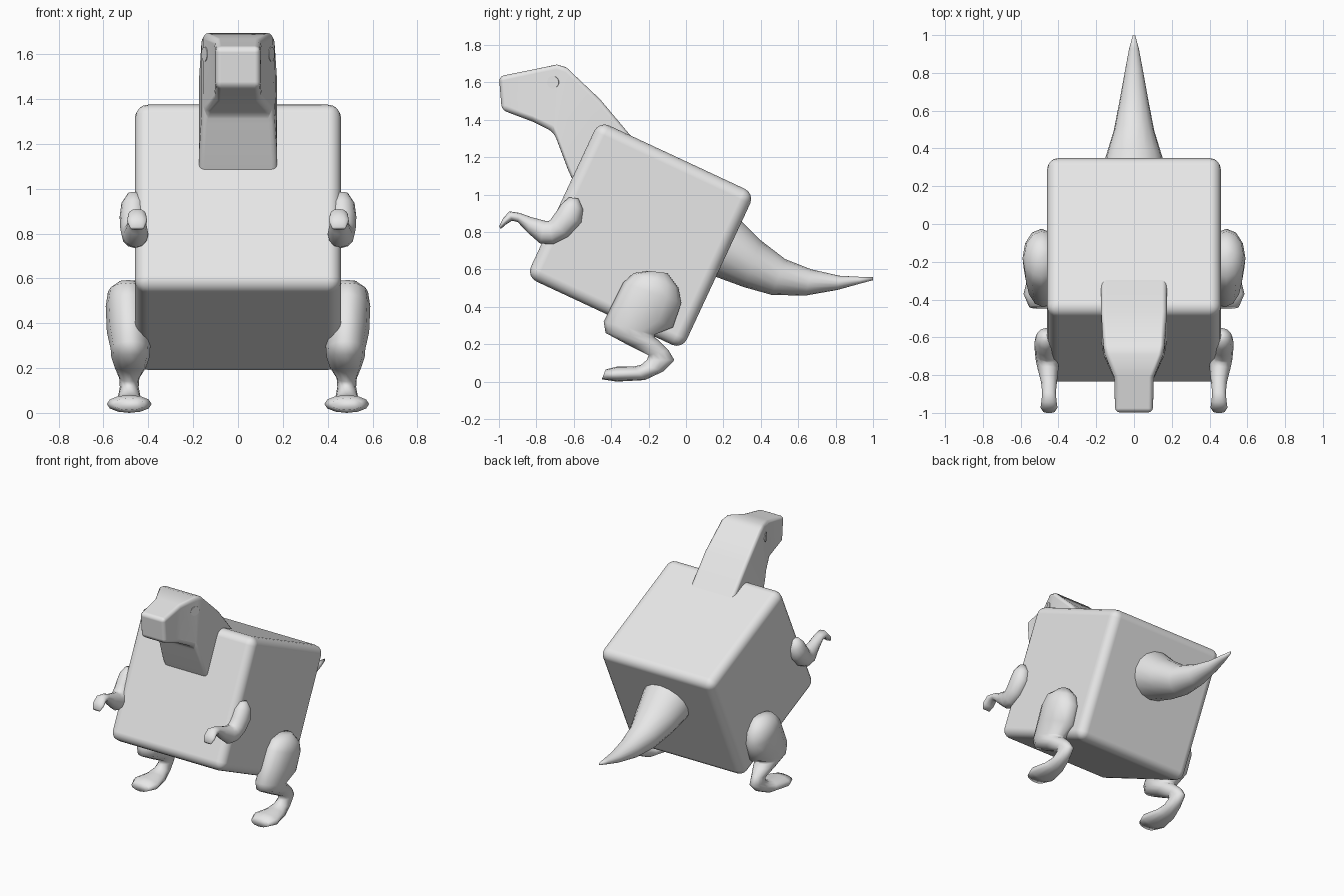
import bpy
import bmesh
from math import cos, sin, pi, radians, sqrt
from mathutils import Matrix, Vector

cube = bpy.data.objects.get("Cube")
if cube:
    bpy.data.objects.remove(cube, do_unlink=True)

# One plain material for the whole model
GREY = (0.8, 0.8, 0.8, 1.0)
grey = bpy.data.materials.new("light_grey")
grey.use_nodes = True
grey.diffuse_color = GREY
shader = next(n for n in grey.node_tree.nodes if n.type == "BSDF_PRINCIPLED")
shader.inputs["Base Color"].default_value = GREY


def finish(bm, name, bevel=0.0, segments=3):
    """Turn a bmesh into a smooth shaded object, with rounded edges if asked."""
    bmesh.ops.recalc_face_normals(bm, faces=bm.faces[:])
    for face in bm.faces:
        face.smooth = True
    mesh = bpy.data.meshes.new(name)
    bm.to_mesh(mesh)
    bm.free()
    mesh.materials.append(grey)
    obj = bpy.data.objects.new(name, mesh)
    bpy.context.collection.objects.link(obj)
    if bevel:
        mod = obj.modifiers.new("rounded_edges", "BEVEL")
        mod.width = bevel
        mod.segments = segments
        mod.limit_method = "ANGLE"
        mod.angle_limit = radians(30)
        mod.harden_normals = True
    return obj


def loft(name, sections, sides=12, mirror=1, bevel=0.0):
    """Skin sections given as (edge y, z), (opposite edge y, z), x centre, half width.

    Four sides give a box section, more sides give an ellipse."""
    boxy = sides == 4
    start = pi / 4 if boxy else 0
    grow = sqrt(2) if boxy else 1
    bm = bmesh.new()
    rings = []
    for a, b, x, half in sections:
        a, b = Vector((0, *a)), Vector((0, *b))
        centre = (a + b) / 2 + Vector((x * mirror, 0, 0))
        across = (a - b) / 2 * grow
        ring = []
        for i in range(sides):
            t = start + 2 * pi * i / sides
            side = Vector((half * grow * sin(t), 0, 0))
            ring.append(bm.verts.new(centre + across * cos(t) + side))
        rings.append(ring)
    for r, s in zip(rings, rings[1:]):
        for i in range(sides):
            j = (i + 1) % sides
            bm.faces.new((r[i], r[j], s[j], s[i]))
    bm.faces.new(rings[0])
    bm.faces.new(rings[-1])
    return finish(bm, name, bevel)


# Body: a tilted cube with rounded edges
bm = bmesh.new()
bmesh.ops.create_cube(bm, size=0.92)
tilt = Matrix.Rotation(radians(-25), 4, "X")
bmesh.ops.transform(bm, matrix=Matrix.Translation((0, -0.243, 0.783)) @ tilt, verts=bm.verts[:])
finish(bm, "body", bevel=0.06, segments=4)

# Head and neck: box sections from the snout down into the body
loft("head_and_neck", [
    ((-1.0, 1.632), (-.985, 1.452), 0, .10),
    ((-.81, 1.67), (-.82, 1.39), 0, .105),
    ((-.69, 1.695), (-.71, 1.335), 0, .155),
    ((-.64, 1.68), (-.69, 1.29), 0, .163),
    ((-.46, 1.51), (-.63, 1.13), 0, .174),
    ((-.25, 1.26), (-.56, .98), 0, .174),
], sides=4, bevel=0.025)

# Tail: round sections tapering to a point
loft("tail", [
    ((.22, .91), (.04, .58), 0, .19),
    ((.29, .865), (.16, .56), 0, .178),
    ((.40, .755), (.31, .505), 0, .15),
    ((.53, .655), (.46, .463), 0, .107),
    ((.67, .60), (.64, .46), 0, .076),
    ((.82, .566), (.81, .49), 0, .047),
    ((.93, .56), (.925, .522), 0, .026),
    ((1.0, .558), (1.0, .542), 0, .006),
], sides=16)

# Leg: thigh, bent knee, shin, heel and flared foot
leg = [
    ((-.20, .592), (-.10, .58), .49, .04),
    ((-.28, .58), (-.04, .50), .49, .09),
    ((-.335, .53), (-.025, .42), .49, .10),
    ((-.385, .43), (-.07, .29), .485, .10),
    ((-.44, .32), (-.17, .25), .48, .088),
    ((-.43, .26), (-.165, .235), .48, .085),
    ((-.30, .19), (-.14, .215), .48, .07),
    ((-.20, .14), (-.095, .17), .485, .045),
    ((-.21, .115), (-.062, .115), .485, .042),
    ((-.24, .09), (-.12, .055), .485, .05),
    ((-.28, .08), (-.22, .008), .485, .07),
    ((-.37, .08), (-.37, 0), .485, .10),
    ((-.43, .065), (-.45, .012), .485, .07),
]

# Arm: shoulder, bent elbow, forearm and drooping hand
arm = [
    ((-.625, .985), (-.575, .978), .465, .025),
    ((-.665, .95), (-.55, .92), .465, .055),
    ((-.70, .90), (-.56, .85), .468, .06),
    ((-.725, .865), (-.63, .775), .465, .06),
    ((-.735, .857), (-.71, .735), .46, .06),
    ((-.755, .86), (-.78, .738), .455, .055),
    ((-.83, .88), (-.845, .795), .45, .042),
    ((-.89, .902), (-.90, .853), .45, .036),
    ((-.945, .91), (-.93, .86), .45, .04),
    ((-.98, .87), (-.965, .838), .45, .045),
    ((-1.0, .83), (-.99, .816), .45, .03),
]

for side, mirror in (("left", 1), ("right", -1)):
    loft(side + "_leg", leg, mirror=mirror)
    loft(side + "_arm", arm, mirror=mirror)

    # Eye: a thin round plate lying on the slanted cheek
    bm = bmesh.new()
    bmesh.ops.create_cone(bm, cap_ends=True, segments=20, radius1=.033, radius2=.033, depth=.009)
    turn = Vector((mirror * .12, -.05, 0)).to_track_quat("Z", "Y").to_matrix().to_4x4()
    spot = Matrix.Translation((mirror * .147, -.71, 1.60))
    bmesh.ops.transform(bm, matrix=spot @ turn, verts=bm.verts[:])
    eye = finish(bm, side + "_eye")
    for polygon in eye.data.polygons:
        polygon.use_smooth = False
